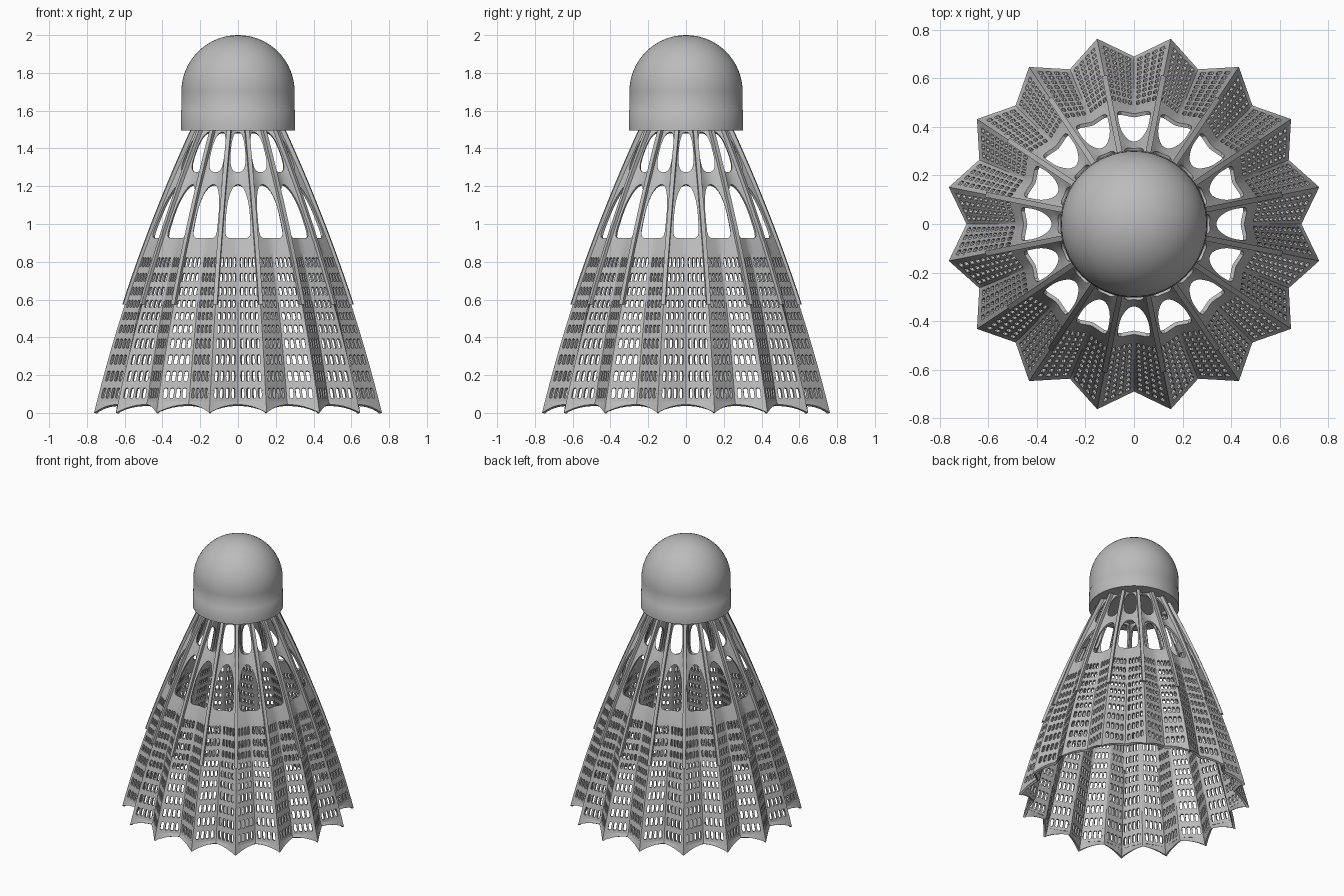
import bpy, bmesh, math
from mathutils import Vector

if "Cube" in bpy.data.objects:
    bpy.data.objects.remove(bpy.data.objects["Cube"])

N = 16                       # pleats
STEP = 2 * math.pi / N
HALF = STEP / 2

grey = bpy.data.materials.new("mid_grey")
grey.diffuse_color = (0.5, 0.5, 0.5, 1)
grey.use_nodes = True
grey.node_tree.nodes["Principled BSDF"].inputs["Base Color"].default_value = grey.diffuse_color


def finish(bm, name, angle=30):
    me = bpy.data.meshes.new(name)
    bm.to_mesh(me)
    bm.free()
    ob = bpy.data.objects.new(name, me)
    bpy.context.collection.objects.link(ob)
    me.materials.append(grey)
    bpy.ops.object.select_all(action='DESELECT')
    ob.select_set(True)
    bpy.context.view_layer.objects.active = ob
    bpy.ops.object.shade_smooth_by_angle(angle=math.radians(angle))
    return ob


def ridge_r(z):
    return 0.777 - 0.248 * z - 0.0724 * z * z


def polar(r, a, z):
    return Vector((r * math.cos(a), r * math.sin(a), z))


def surf(k, u, z):
    """Point on pleat k: u = -1..1 from ridge to ridge, valley at 0."""
    mid = k * STEP
    R = ridge_r(z)
    depth = max(0.032, 0.088 - 0.064 * z)
    if z == 0:
        z = 0.045 * (1 - u * u)
    ridge = polar(R, mid + math.copysign(HALF, u), z)
    flat = polar(R - depth, mid, z).lerp(ridge, abs(u))
    curved = polar(R - depth * (1 - u * u), mid + u * HALF, z)
    return flat.lerp(curved, min(1, max(0, (z - 0.84) / 0.3)))


def square(k):
    """Unit square outline, k steps per side, counter-clockwise."""
    t = [-1 + 2 * i / k for i in range(k)]
    return ([(x, -1) for x in t] + [(1, y) for y in t] +
            [(-x, 1) for x in t] + [(-1, -y) for y in t])


def pierced(bm, k, u0, u1, z0, z1, steps, hole):
    """Surface patch with a rounded hole: (u half, z centre, up, down, n up, n down)."""
    hu, zc, up, dn, nu, nd = hole
    uc, uh = (u0 + u1) / 2, (u1 - u0) / 2
    outer, inner = [], []
    for x, y in square(steps):
        outer.append(bm.verts.new(surf(k, uc + x * uh, (z0 + z1) / 2 + y * (z1 - z0) / 2)))
        n = nu if y > 0 else nd
        s = (abs(x) ** n + abs(y) ** n) ** (-1 / n)
        inner.append(bm.verts.new(surf(k, uc + x * s * hu, zc + y * s * (up if y > 0 else dn))))
    m = len(outer)
    for i in range(m):
        j = (i + 1) % m
        bm.faces.new((outer[i], outer[j], inner[j], inner[i]))


def solid(bm, k, u0, u1, z0, z1):
    bm.faces.new([bm.verts.new(surf(k, u, z))
                  for u, z in ((u0, z0), (u1, z0), (u1, z1), (u0, z1))])


# Pleated skirt with mesh holes, windows and scalloped ring
cols = [0.06 + 0.21 * i for i in range(5)] + [1]
us = [-c for c in reversed(cols)] + [0] + cols
zs = [0.06, 0.15, 0.24, 0.325, 0.41, 0.48, 0.545, 0.61, 0.68, 0.755, 0.84]
bm = bmesh.new()
for k in range(N):
    for u0, u1 in zip(us, us[1:]):
        solid(bm, k, u0, u1, 0, zs[0])                     # hem
        holed = 0.05 < abs(u0 + u1) / 2 < 0.9
        for z0, z1 in zip(zs, zs[1:]):
            if holed:
                h = (z1 - z0) * 0.31
                pierced(bm, k, u0, u1, z0, z1, 2,
                        ((u1 - u0) * 0.31, (z0 + z1) / 2, h, h, 5, 5))
            else:
                solid(bm, k, u0, u1, z0, z1)
    for i in range(8):                                     # plain top band
        solid(bm, k, -1 + i / 4, -0.75 + i / 4, 0.84, 0.89)
    pierced(bm, k, -1, 1, 0.89, 1.25, 8, (0.75, 1.05, 0.16, 0.125, 2.2, 7))
    pierced(bm, k, -1, 1, 1.25, 1.51, 8, (0.70, 1.38, 0.107, 0.105, 2.6, 3))
bmesh.ops.remove_doubles(bm, verts=bm.verts, dist=0.0003)
skirt = finish(bm, "skirt")
mod = skirt.modifiers.new("thickness", 'SOLIDIFY')
mod.thickness = 0.016
mod.offset = -1
bpy.ops.object.modifier_apply(modifier=mod.name)
bpy.ops.object.shade_smooth_by_angle(angle=math.radians(30))

# Stems along the ridges
bm = bmesh.new()
for k in range(N):
    a = (k + 0.5) * STEP
    side = Vector((-math.sin(a), math.cos(a), 0))
    rings = []
    for i in range(13):
        z = 0.575 + (1.52 - 0.575) * i / 12
        R = ridge_r(z)
        w = 0.011
        rings.append([bm.verts.new(polar(R + dr, a, z) + side * s * w)
                      for dr, s in ((-0.024, -1), (0.012, -1), (0.012, 1), (-0.024, 1))])
    for r0, r1 in zip(rings, rings[1:]):
        for i in range(4):
            j = (i + 1) % 4
            bm.faces.new((r0[i], r0[j], r1[j], r1[i]))
    bm.faces.new(rings[0][::-1])
    bm.faces.new(rings[-1])
bmesh.ops.recalc_face_normals(bm, faces=bm.faces)
finish(bm, "stems")

# Rounded head with a thin collar at its base
prof = [(0, 1.494), (0.303, 1.494), (0.303, 1.6), (0.3, 1.604), (0.3, 1.70)]
prof += [(0.3 * math.cos(t), 1.70 + 0.3 * math.sin(t))
         for t in (math.pi / 2 * i / 16 for i in range(1, 16))] + [(0, 2.0)]
bm = bmesh.new()
vs = [bm.verts.new((r, 0, z)) for r, z in prof]
es = [bm.edges.new(p) for p in zip(vs, vs[1:])]
bmesh.ops.spin(bm, geom=vs + es, axis=(0, 0, 1), cent=(0, 0, 0),
               angle=2 * math.pi, steps=64, use_duplicate=False)
bmesh.ops.remove_doubles(bm, verts=bm.verts, dist=0.0005)
bmesh.ops.recalc_face_normals(bm, faces=bm.faces)
finish(bm, "head", 40)
